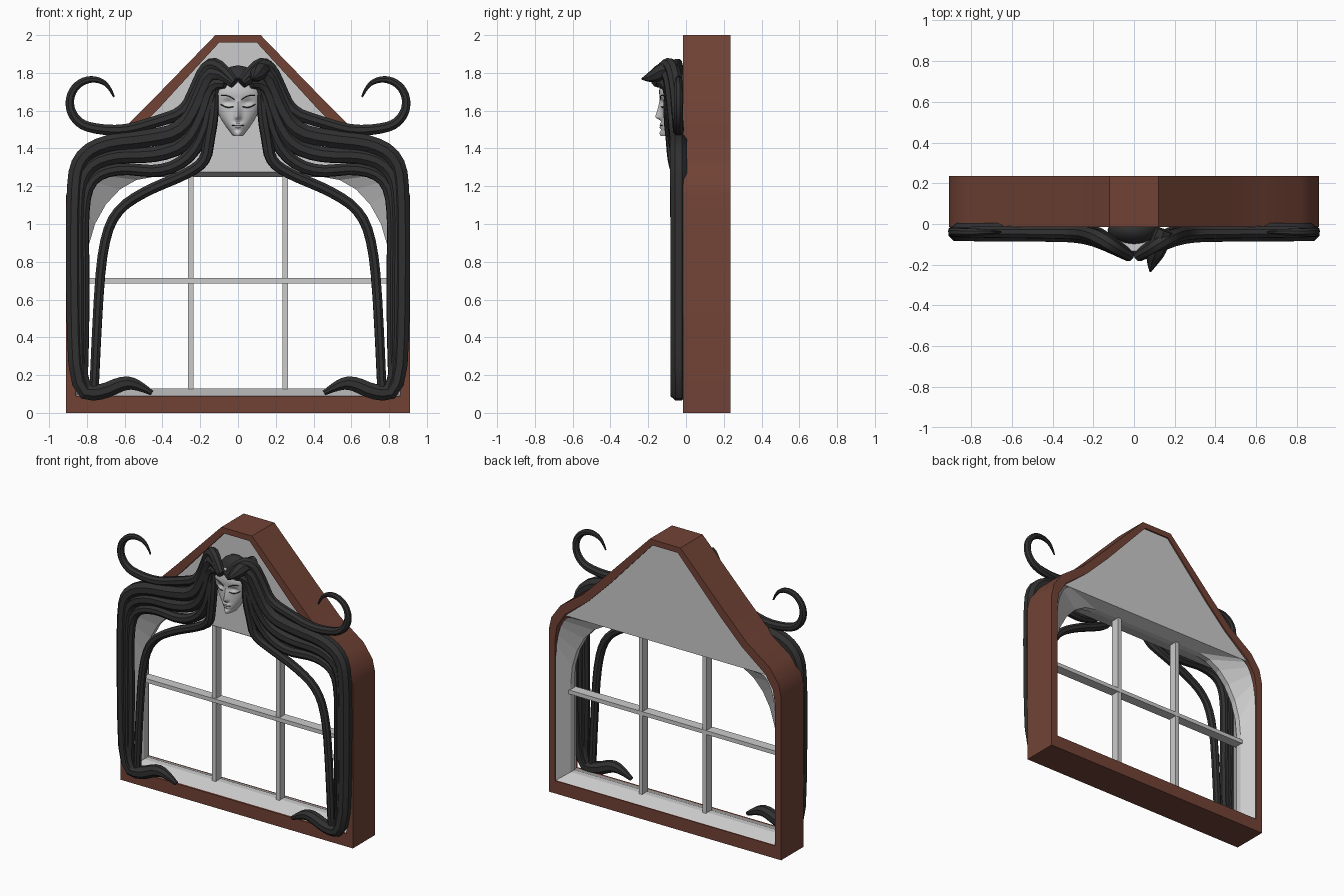
import bpy, bmesh, math
from math import exp, sqrt

if "Cube" in bpy.data.objects:
    bpy.data.objects.remove(bpy.data.objects["Cube"])

SIDES = ((-1, "left"), (1, "right"))


def material(name, rgb):
    m = bpy.data.materials.new(name)
    m.diffuse_color = (*rgb, 1)
    m.use_nodes = True
    m.node_tree.nodes["Principled BSDF"].inputs["Base Color"].default_value = m.diffuse_color
    return m


BROWN = material("brown_wood", (0.165, 0.055, 0.036))
DARK = material("dark_hair", (0.03, 0.03, 0.03))


def lerp(a, b, t):
    return a + (b - a) * t


def bump(d, s):
    return exp(-(d / s) ** 2)


def shade(ob, deg):
    bpy.ops.object.select_all(action='DESELECT')
    bpy.context.view_layer.objects.active = ob
    ob.select_set(True)
    bpy.ops.object.shade_smooth_by_angle(angle=math.radians(deg))


def finish(bm, name, mat=None, smooth=None):
    bmesh.ops.recalc_face_normals(bm, faces=bm.faces)
    me = bpy.data.meshes.new(name)
    bm.to_mesh(me)
    bm.free()
    ob = bpy.data.objects.new(name, me)
    bpy.context.collection.objects.link(ob)
    if mat:
        me.materials.append(mat)
    if smooth:
        shade(ob, smooth)
    return ob


def both(half):
    """Right half of an outline, bottom to top -> full closed outline."""
    return half + [(-x, z) for x, z in reversed(half)]


def loft(name, rings, mat=None, caps=False, wrap=False, smooth=None):
    """Bridge (outline, y) rings in order."""
    bm = bmesh.new()
    rows = [[bm.verts.new((x, y, z)) for x, z in pts] for pts, y in rings]
    n = len(rows[0])
    for a, b in zip(rows, rows[1:] + (rows[:1] if wrap else [])):
        for i in range(n):
            j = (i + 1) % n
            bm.faces.new((a[i], a[j], b[j], b[i]))
    if caps:
        bm.faces.new(rows[0])
        bm.faces.new(rows[-1])
    return finish(bm, name, mat, smooth)


def bar(name, x, z, w, h, y0=.09, y1=.15):
    pts = both([(w, z - h), (w, z + h)])
    loft(name, [([(x + px, pz) for px, pz in pts], y) for y in (y0, y1)], caps=True)


def tube(name, pts, radii, bevel=2):
    """Tapered tube through 3D points."""
    cu = bpy.data.curves.new(name, 'CURVE')
    cu.dimensions = '3D'
    cu.bevel_depth = 1
    cu.bevel_resolution = bevel
    cu.use_fill_caps = True
    s = cu.splines.new('NURBS')
    s.points.add(len(pts) - 1)
    for p, co, r in zip(s.points, pts, radii):
        p.co = (*co, 1)
        p.radius = r
    s.order_u, s.resolution_u, s.use_endpoint_u = 3, 3, True
    ob = bpy.data.objects.new(name, cu)
    bpy.context.collection.objects.link(ob)
    cu.materials.append(DARK)
    bpy.ops.object.select_all(action='DESELECT')
    bpy.context.view_layer.objects.active = ob
    ob.select_set(True)
    bpy.ops.object.convert(target='MESH')
    shade(bpy.context.view_layer.objects.active, 30)


# Brown outer frame
outer = both([(.91, 0), (.91, 1.15), (.89, 1.24), (.82, 1.34), (.64, 1.47), (.46, 1.65), (.12, 2)])
gable_half = [(.785, 1.285), (.60, 1.43), (.43, 1.60), (.10, 1.96)]
inner = both([(.86, .09), (.86, 1.1), (.845, 1.19)] + gable_half)
F, B = -.015, .235
loft("outer_frame", [(outer, F), (outer, B), (inner, B), (inner, F)], BROWN, wrap=True, smooth=25)

# Gable panel
gable = both([(.79, 1.275)] + gable_half[1:])
loft("gable_panel", [(gable, .005), (gable, .225)], caps=True)


# Splayed arched lining, narrowest at mid depth
def arch(w, sill, top, rx, rz):
    quarter = [i * math.pi / 12 for i in range(7)]
    return both([(w, sill)] + [(w - rx + rx * math.cos(a), top - rz + rz * math.sin(a)) for a in quarter])


wide, narrow = arch(.86, .09, 1.275, .12, .30), arch(.805, .13, 1.25, .36, .50)
loft("window_lining", [(wide, 0), (narrow, .10), (narrow, .14), (wide, .225)])

# Glazing bars
for side, tag in SIDES:
    bar(f"upright_bar_{tag}", side * .25, .685, .015, .575)
bar("cross_bar", 0, .70, .82, .014, .082, .152)


# Hair strands: paths in the front plane, depth from distance to the face
def hair(name, path, head, tip, taper=True):
    n = len(path) - 1
    radii = [lerp(head, tip, (i / n) ** .6) * min(1, .5 + 4 * i / n) for i in range(n + 1)]
    if taper:
        radii = [r * min(1, .35 + 4 * (1 - i / n)) for i, r in enumerate(radii)]
    for side, tag in SIDES:
        tube(f"{name}_{tag}", [(side * x, -.04 - .12 * bump(x, .14), z) for x, z in path], radii)


# Long falls blend between an outermost and a lowest path
first = [(.02, 1.745), (.13, 1.85), (.20, 1.66), (.29, 1.49), (.48, 1.45), (.71, 1.43), (.84, 1.35), (.868, 1.19), (.868, .6)]
last = [(.11, 1.74), (.14, 1.68), (.17, 1.50), (.26, 1.34), (.42, 1.27), (.62, 1.30), (.78, 1.25), (.825, 1.08), (.81, .6)]
foot = [(.855, .105), (.72, .105), (.60, .165), (.52, .145), (.455, .105)]
for k, name, head, tip in ((0, "outer_strand", .058, .042), (.5, "middle_strand", .05, .037), (1, "lower_strand", .04, .03)):
    fall = [(lerp(a, c, k), lerp(b, d, k)) for (a, b), (c, d) in zip(first, last)]
    hair(name, fall + [(x - .03 * k, z + .01 * k) for x, z in foot[:5 - int(4 * k)]], head, tip, k < 1)
hair("inner_strand", [(.12, 1.72), (.13, 1.58), (.155, 1.45), (.17, 1.33), (.28, 1.26), (.48, 1.18), (.64, 1.08),
                      (.71, .92), (.742, .6), (.762, .12)], .037, .026, False)

# Curling strand ends in a spiral
spiral = [(.762 + r * math.cos(a), 1.65 + r * math.sin(a))
          for r, a in ((lerp(.145, .108, i / 8), math.radians(lerp(-80, 168, i / 8))) for i in range(9))]
hair("curl_strand", [(.02, 1.755), (.09, 1.84), (.16, 1.845), (.22, 1.72), (.28, 1.59), (.44, 1.54), (.61, 1.49)] + spiral,
     .052, .015)

# Lock swept forward on one side
tube("forward_lock", [(.15, -.03, 1.83), (.12, -.11, 1.82), (.09, -.18, 1.775), (.08, -.235, 1.768)], [.045, .05, .036, .004])

# Hair cap behind the face
bm = bmesh.new()
bmesh.ops.create_uvsphere(bm, u_segments=16, v_segments=10, radius=1)
for v in bm.verts:
    v.co = (v.co.x * .13, -.03 + v.co.y * .08, 1.69 + v.co.z * .15)
finish(bm, "hair_cap", DARK, 40)


# Face mask: egg outline narrowing to the chin, with nose, eye sockets and lips
def half_width(z):
    t = (z - 1.465) / .30
    return .026 + .097 * math.sin(min(1, t / .66) * math.pi / 2) - .3 * max(0, t - .75) ** 1.6


def face_y(x, z):
    u = x / half_width(z)
    d = .055 + .075 * sqrt(max(0, 1 - u * u)) + .012 * bump(z - 1.70, .06)
    slope = 1 - abs(z - 1.565) / .10 if z > 1.565 else 1 - (1.565 - z) / .02
    d += .034 * bump(x, .014) * max(0, slope)
    eye = abs(x) - .05
    d += .007 * bump(eye, .02) * bump(z - 1.627, .012) - .016 * bump(eye, .026) * bump(z - 1.642, .02)
    d += .011 * bump(x, .026) * (bump(z - 1.529, .007) + bump(z - 1.512, .008))
    return -d - .010 * bump(x, .022) * bump(z - 1.48, .014)


bm = bmesh.new()
NU, NZ = 28, 40
rows = []
for j in range(NZ + 1):
    z = 1.465 + .30 * j / NZ
    xs = [half_width(z) * math.sin((i / NU - .5) * math.pi) for i in range(NU + 1)]
    rows.append([bm.verts.new((x, face_y(x, z), z)) for x in xs])
for a, b in zip(rows, rows[1:]):
    for i in range(NU):
        bm.faces.new((a[i], a[i + 1], b[i + 1], b[i]))
    bm.faces.new((a[0], b[0], b[-1], a[-1]))
bm.faces.new(rows[0])
bm.faces.new(rows[-1])
finish(bm, "face_mask", None, 35)


# Dark lash, brow and mouth arcs laid on the face
def face_line(name, x0, x1, z, sag, tilt=0):
    ts = [i / 5 for i in range(6)]
    arc = [(lerp(x0, x1, t), z + tilt * t - sag * 4 * t * (1 - t)) for t in ts]
    tube(name, [(x, face_y(x, zz) - .001, zz) for x, zz in arc], [.0028] * 6, bevel=0)


for s, tag in SIDES:
    face_line(f"lashes_{tag}", s * .024, s * .092, 1.622, .01, .012)
    face_line(f"brow_{tag}", s * .018, s * .09, 1.657, -.01, .022)
face_line("mouth_line", -.03, .03, 1.522, .002)
